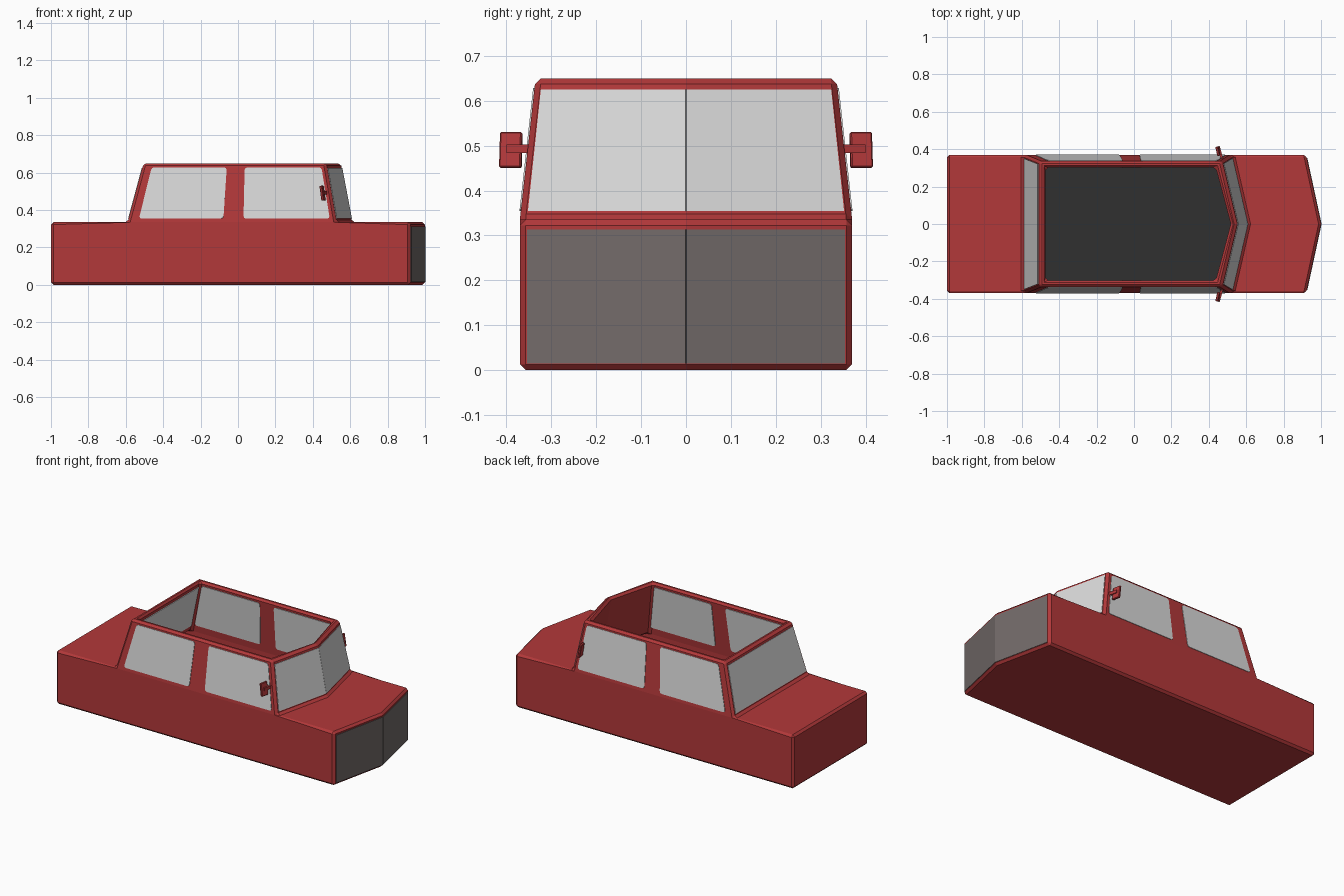
import bpy, bmesh, math
from mathutils import Vector, Matrix

if "Cube" in bpy.data.objects:
    bpy.data.objects.remove(bpy.data.objects["Cube"])


def material(name, rgb):
    m = bpy.data.materials.new(name)
    m.diffuse_color = (*rgb, 1)
    m.use_nodes = True
    m.node_tree.nodes["Principled BSDF"].inputs["Base Color"].default_value = m.diffuse_color
    return m


RED = material("red_paint", (0.45, 0.04, 0.042))
GLASS = material("pale_glass", (0.70, 0.70, 0.70))
GRILLE = material("dark_grille", (0.17, 0.147, 0.142))
FLOOR = material("black_floor", (0.03, 0.03, 0.03))


def finish(name, bm, mats):
    """Turn a half (y > 0) bmesh into an object mirrored across y = 0."""
    me = bpy.data.meshes.new(name)
    bm.to_mesh(me)
    bm.free()
    for m in mats:
        me.materials.append(m)
    ob = bpy.data.objects.new(name, me)
    bpy.context.collection.objects.link(ob)
    mod = ob.modifiers.new("mirror", 'MIRROR')
    mod.use_axis = (False, True, False)
    return ob


# Half outline of the car: rings for bottom, deck edge, cabin base, cabin top
def ring(rear, side, nose, y, z):
    return [Vector(p) for p in ((rear, 0, z), (rear, y, z), (side, y, z), (nose, 0, z))]


outer = (ring(-1, 0.92, 1, 0.37, 0) + ring(-1, 0.92, 1, 0.37, 0.335)
         + ring(-0.59, 0.525, 0.61, 0.37, 0.335) + ring(-0.505, 0.47, 0.55, 0.335, 0.65))
inner = (ring(-0.97, 0.89, 0.965, 0.34, 0.03) + ring(-0.97, 0.89, 0.965, 0.34, 0.305)
         + ring(-0.56, 0.49, 0.575, 0.34, 0.305) + ring(-0.47, 0.435, 0.515, 0.30, 0.65))
faces = [(0, 1, 2, 3), (0, 4, 5, 1), (1, 5, 9, 10, 6, 2), (2, 6, 7, 3), (4, 8, 9, 5),
         (10, 11, 7, 6), (8, 12, 13, 9), (9, 13, 14, 10), (10, 14, 15, 11)]

# Car body: hollow shell with an open roof
bm = bmesh.new()
vo = [bm.verts.new(p) for p in outer]
vi = [bm.verts.new(p) for p in inner]
for k, f in enumerate(faces):
    bm.faces.new([vo[i] for i in f])
    g = bm.faces.new([vi[i] for i in reversed(f)])
    if k == 0:
        g.material_index = 1          # cabin floor
for a in (12, 13, 14):                # roof rim
    bm.faces.new((vo[a], vi[a], vi[a + 1], vo[a + 1]))
body = finish("car_body", bm, [RED, FLOOR])
bev = body.modifiers.new("bevel", 'BEVEL')
bev.width = 0.013
bev.segments = 1
bev.limit_method = 'ANGLE'
bev.angle_limit = math.radians(30)


# Panels laid on a body face, given as fractions across and up that face
def panel(name, quad, u, v, mat, depth, rounded=False):
    a, b, c, d = (outer[i] for i in quad)

    def at(s, t):
        return a.lerp(b, s).lerp(d.lerp(c, s), t)

    pts = [at(u[0], v[0]), at(u[1], v[0]), at(u[1], v[1]), at(u[0], v[1])]
    n = (pts[1] - pts[0]).cross(pts[3] - pts[0]).normalized()
    if n.dot(pts[0] + pts[2] - Vector((0, 0, 0.6))) < 0:
        n = -n
    bm = bmesh.new()
    f = bm.faces.new([bm.verts.new(p + n * 0.003) for p in pts])
    if rounded:
        bmesh.ops.bevel(bm, geom=bm.verts[:], offset=0.014, segments=2,
                        profile=0.5, affect='VERTICES')
    ext = bmesh.ops.extrude_face_region(bm, geom=bm.faces[:], use_keep_orig=True)
    bmesh.ops.translate(bm, vec=-n * depth,
                        verts=[e for e in ext["geom"] if isinstance(e, bmesh.types.BMVert)])
    bmesh.ops.recalc_face_normals(bm, faces=bm.faces[:])
    finish(name, bm, [mat])


panel("rear_side_window", (9, 10, 14, 13), (0.05, 0.458), (0.06, 0.93), GLASS, 0.041, True)
panel("front_side_window", (9, 10, 14, 13), (0.555, 0.972), (0.06, 0.93), GLASS, 0.041, True)
panel("windshield", (10, 11, 15, 14), (0.045, 1), (0.06, 0.92), GLASS, 0.006)
panel("rear_window", (9, 8, 12, 13), (0.05, 1), (0.06, 0.92), GLASS, 0.041)
panel("front_grille", (2, 3, 7, 6), (0.045, 1), (0.045, 0.935), GRILLE, 0.006)


# Door mirrors: short arm and tilted plate
def box(bm, size, loc, rz, ry=0):
    m = (Matrix.Translation(loc) @ Matrix.Rotation(rz, 4, 'Z')
         @ Matrix.Rotation(ry, 4, 'Y') @ Matrix.Diagonal((*size, 1)))
    return bmesh.ops.create_cube(bm, size=1, matrix=m)


bm = bmesh.new()
box(bm, (0.014, 0.05, 0.08), (0.452, 0.390, 0.49), math.radians(12), math.radians(-8))
bmesh.ops.bevel(bm, geom=bm.edges[:], offset=0.003, segments=1, affect='EDGES')
box(bm, (0.014, 0.06, 0.018), (0.464, 0.369, 0.493), math.radians(15))
finish("door_mirror", bm, [RED])
